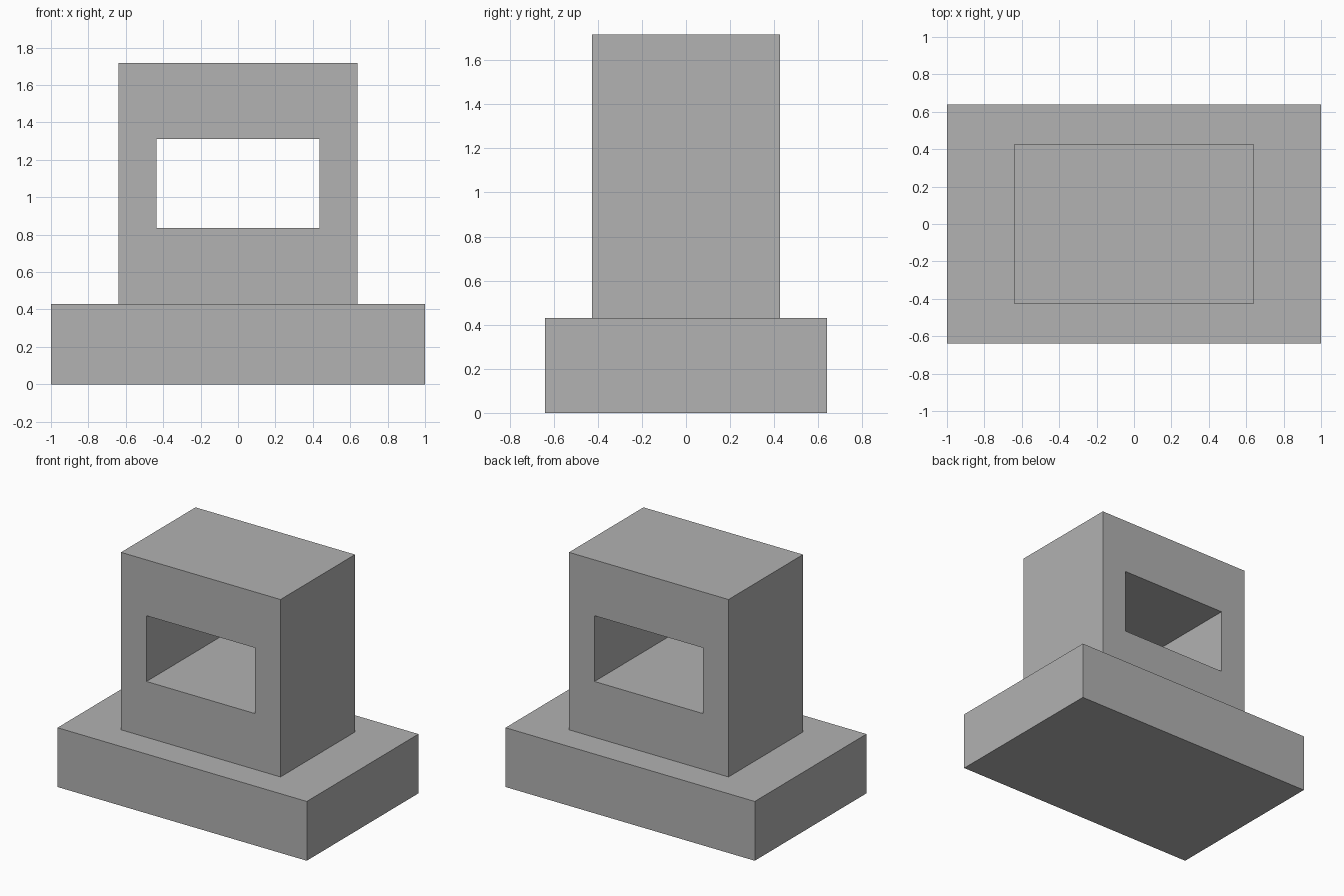
import bpy
import bmesh

cube = bpy.data.objects.get("Cube")
if cube:
    bpy.data.objects.remove(cube, do_unlink=True)

# Single plain grey
grey = bpy.data.materials.new("plain_grey")
grey.use_nodes = True
colour = (0.445, 0.445, 0.445, 1)
grey.diffuse_color = colour
grey.node_tree.nodes["Principled BSDF"].inputs["Base Color"].default_value = colour


def add_object(name, bm):
    bmesh.ops.recalc_face_normals(bm, faces=bm.faces[:])
    mesh = bpy.data.meshes.new(name)
    bm.to_mesh(mesh)
    bm.free()
    mesh.materials.append(grey)
    obj = bpy.data.objects.new(name, mesh)
    bpy.context.collection.objects.link(obj)
    return obj


def rectangle(bm, half_width, bottom, top, y):
    corners = [(-half_width, bottom), (half_width, bottom),
               (half_width, top), (-half_width, top)]
    return [bm.verts.new((x, y, z)) for x, z in corners]


BASE_TOP = 0.43
HALF_DEPTH = 0.427

# Wide base slab
bm = bmesh.new()
bmesh.ops.create_cube(bm, size=1)
bmesh.ops.scale(bm, vec=(2, 1.28, BASE_TOP), verts=bm.verts)
bmesh.ops.translate(bm, vec=(0, 0, BASE_TOP / 2), verts=bm.verts)
add_object("base", bm)

# Upright block with a rectangular opening: a frame extruded front to back
bm = bmesh.new()
outer = rectangle(bm, 0.64, BASE_TOP, 1.717, -HALF_DEPTH)
inner = rectangle(bm, 0.435, 0.835, 1.312, -HALF_DEPTH)
for i in range(4):
    j = (i + 1) % 4
    bm.faces.new((outer[i], outer[j], inner[j], inner[i]))
result = bmesh.ops.extrude_face_region(bm, geom=bm.faces[:], use_keep_orig=True)
moved = [g for g in result["geom"] if isinstance(g, bmesh.types.BMVert)]
bmesh.ops.translate(bm, vec=(0, 2 * HALF_DEPTH, 0), verts=moved)
add_object("upright_block", bm)
